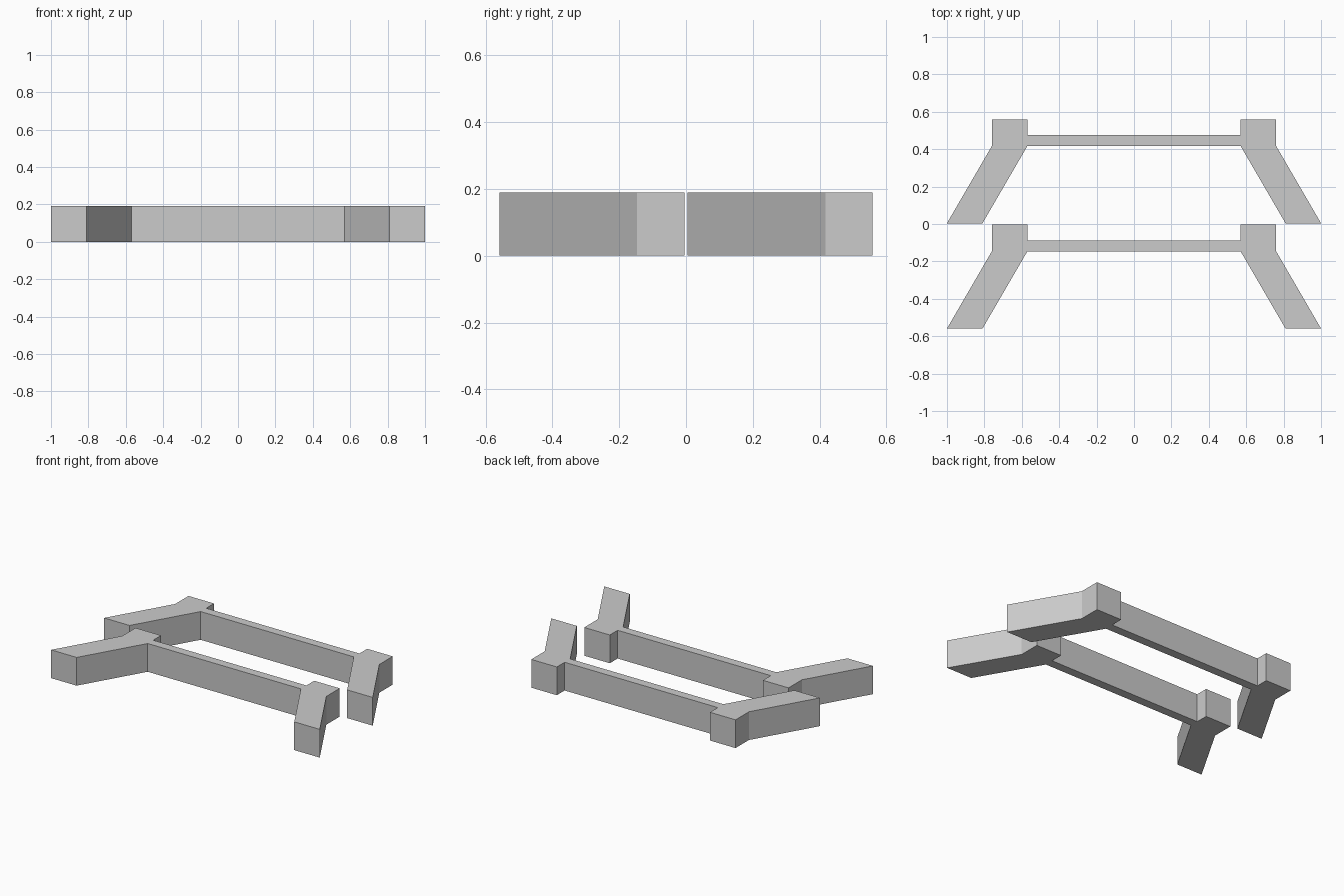
import bpy
import bmesh

if "Cube" in bpy.data.objects:
    bpy.data.objects.remove(bpy.data.objects["Cube"])

HEIGHT = 0.19

grey = bpy.data.materials.new("light_grey")
grey.diffuse_color = (0.6, 0.6, 0.6, 1)
grey.use_nodes = True
grey.node_tree.nodes["Principled BSDF"].inputs["Base Color"].default_value = grey.diffuse_color

# Right half of the bracket outline in plan, measured from its foot line:
# bar underside, splayed leg, upright end block, bar back
HALF = [(0.57, 0.413), (0.81, 0.0), (1.0, 0.0), (0.76, 0.413),
        (0.76, 0.555), (0.57, 0.555), (0.57, 0.472)]
OUTLINE = HALF + [(-x, y) for x, y in reversed(HALF)]


def bracket(name, foot_y):
    """Extrude the mirrored outline into a flat-faced bracket."""
    bm = bmesh.new()
    base = bm.faces.new([bm.verts.new((x, y + foot_y, 0)) for x, y in OUTLINE])
    top = bmesh.ops.extrude_face_region(bm, geom=[base], use_keep_orig=True)["geom"]
    bmesh.ops.translate(bm, vec=(0, 0, HEIGHT),
                        verts=[g for g in top if isinstance(g, bmesh.types.BMVert)])
    bmesh.ops.recalc_face_normals(bm, faces=bm.faces)
    mesh = bpy.data.meshes.new(name)
    bm.to_mesh(mesh)
    bm.free()
    mesh.materials.append(grey)
    obj = bpy.data.objects.new(name, mesh)
    bpy.context.collection.objects.link(obj)
    return obj


# Two identical brackets, one behind the other with a thin gap
bracket("front_bracket", -0.559)
bracket("back_bracket", 0.004)
